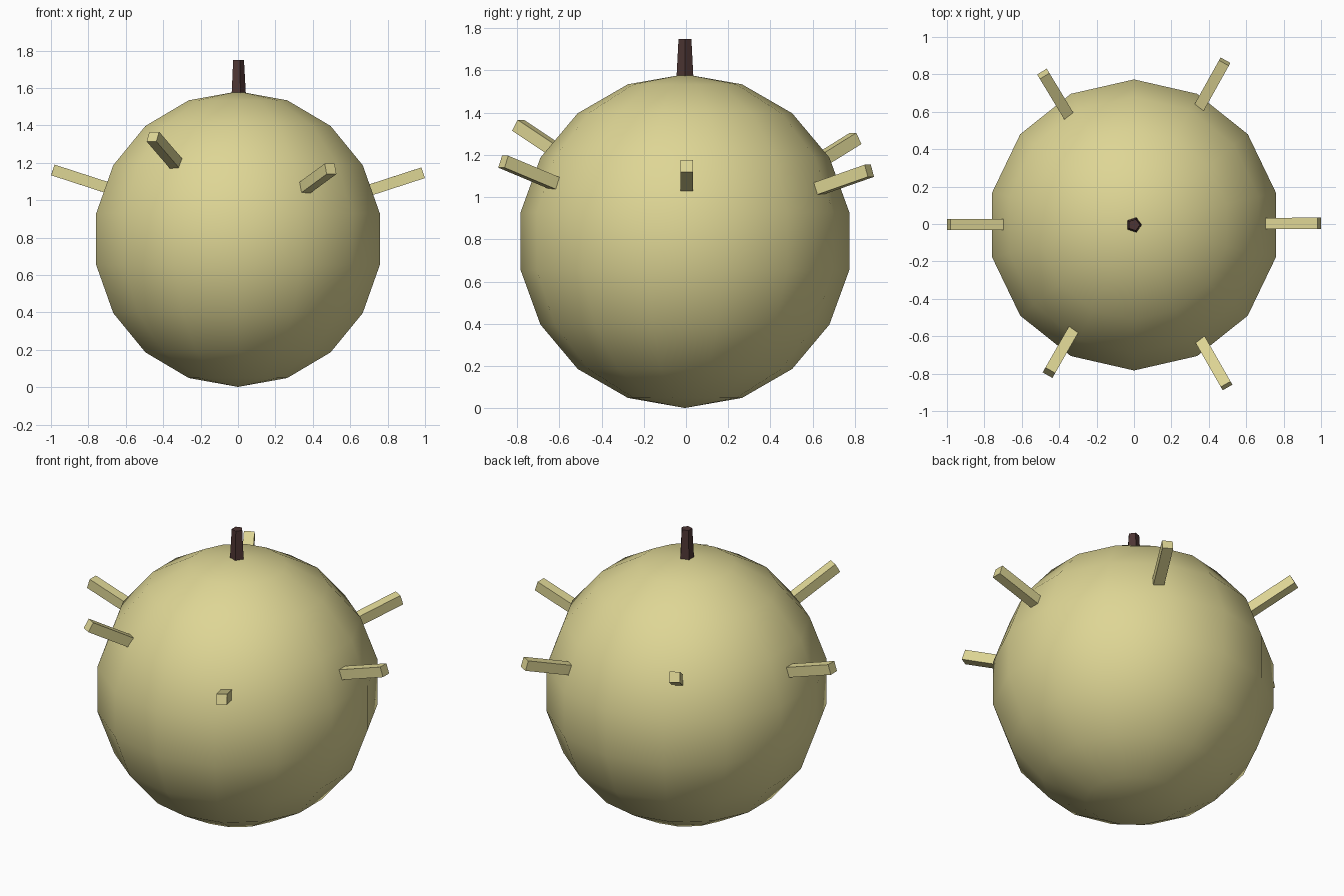
import bpy
import math
from mathutils import Vector

cube = bpy.data.objects.get("Cube")
if cube:
    bpy.data.objects.remove(cube, do_unlink=True)


def make_material(name, color):
    mat = bpy.data.materials.new(name)
    mat.use_nodes = True
    mat.diffuse_color = (*color, 1)
    mat.node_tree.nodes["Principled BSDF"].inputs["Base Color"].default_value = (*color, 1)
    return mat


def finish(name, mat):
    obj = bpy.context.object
    obj.name = name
    obj.data.materials.append(mat)
    return obj


pale_yellow = make_material("pale_yellow", (0.73, 0.67, 0.30))
dark_brown = make_material("dark_brown", (0.075, 0.036, 0.034))

# Round body
RADIUS = 0.79
bpy.ops.mesh.primitive_uv_sphere_add(segments=14, ring_count=9, radius=RADIUS,
                                     location=(0, -0.005, RADIUS + 0.002))
finish("body", pale_yellow)
bpy.ops.object.shade_smooth()

# Tapered five-sided stem
bpy.ops.mesh.primitive_cone_add(vertices=5, radius1=0.043, radius2=0.032, depth=0.2,
                                location=(0, -0.005, 1.65), rotation=(0, 0, -math.pi / 2))
finish("stem", dark_brown)


# Square spikes pointing outward, placed by the centre of the tip and the upward tilt
def add_spike(name, tip, tilt, width=0.06, length=0.4):
    azimuth = math.atan2(tip[1], tip[0])
    pitch = math.radians(tilt)
    outward = Vector((math.cos(azimuth) * math.cos(pitch),
                      math.sin(azimuth) * math.cos(pitch), math.sin(pitch)))
    bpy.ops.mesh.primitive_cube_add(size=1, location=Vector(tip) - outward * length / 2,
                                    rotation=(0, -pitch, azimuth))
    bpy.context.object.scale = (length, width, width)
    finish(name, pale_yellow)


add_spike("left_spike", (0.99, 0.004, 1.147), 18)
add_spike("right_spike", (-0.99, -0.003, 1.162), 18)
add_spike("front_right_spike", (-0.455, -0.795, 1.34), 30)
add_spike("front_left_spike", (0.495, -0.865, 1.168), 20)
add_spike("back_left_spike", (0.485, 0.868, 1.125), 17)
add_spike("back_right_spike", (-0.485, 0.803, 1.278), 28)
